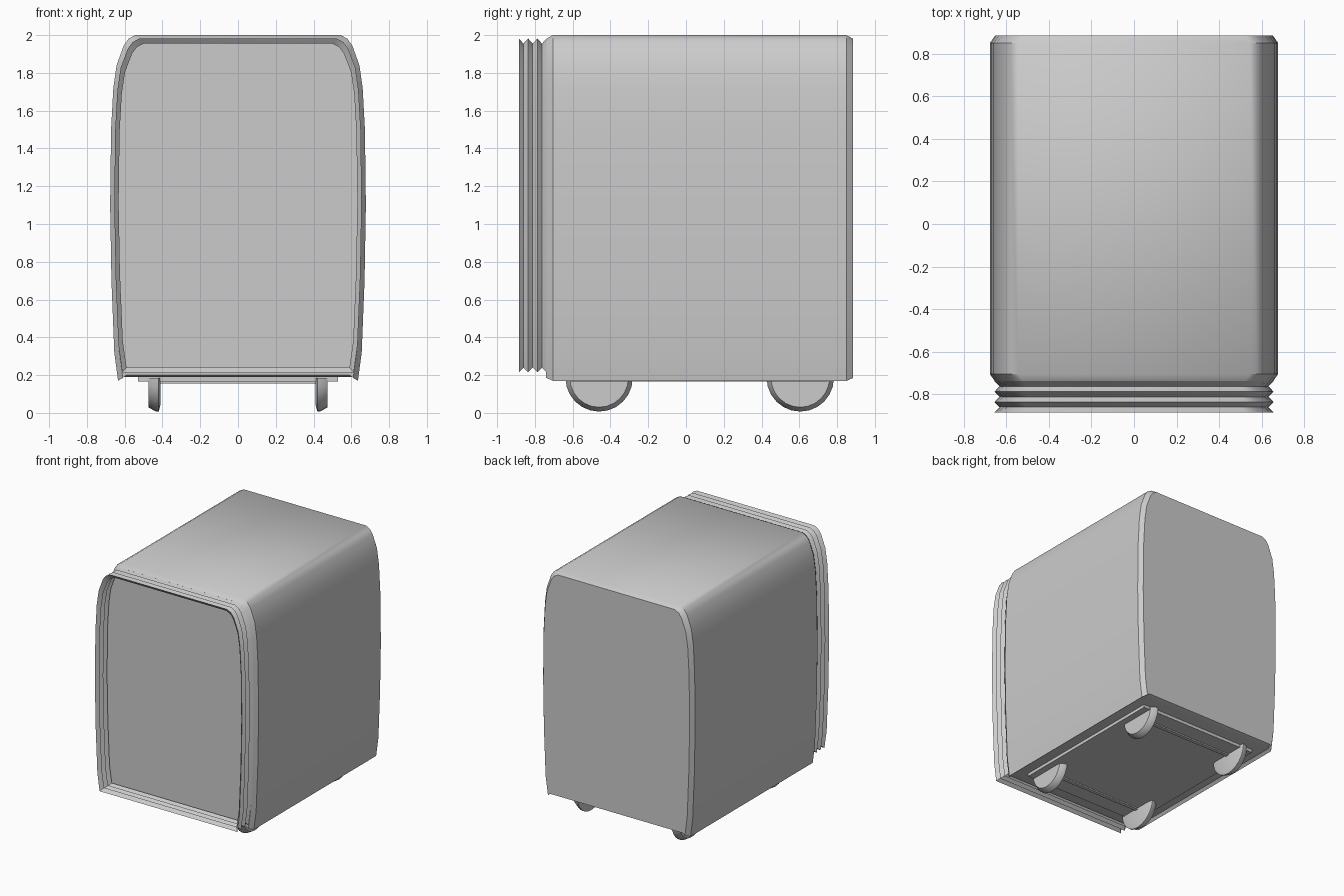
import bpy, bmesh, math

if "Cube" in bpy.data.objects:
    bpy.data.objects.remove(bpy.data.objects["Cube"], do_unlink=True)

grey = bpy.data.materials.new("light grey")
grey.use_nodes = True
COLOUR = (0.6, 0.6, 0.6, 1)
grey.diffuse_color = COLOUR
grey.node_tree.nodes["Principled BSDF"].inputs["Base Color"].default_value = COLOUR


def finish(name, bm, angle=35):
    bmesh.ops.recalc_face_normals(bm, faces=bm.faces)
    mesh = bpy.data.meshes.new(name)
    bm.to_mesh(mesh)
    bm.free()
    mesh.materials.append(grey)
    obj = bpy.data.objects.new(name, mesh)
    bpy.context.collection.objects.link(obj)
    bpy.ops.object.select_all(action="DESELECT")
    obj.select_set(True)
    bpy.context.view_layer.objects.active = obj
    bpy.ops.object.shade_smooth_by_angle(angle=math.radians(angle))
    return obj


def loft(name, rings, caps=True, angle=35):
    """Join rings of 3D points into a tube, with or without end caps."""
    bm = bmesh.new()
    loops = [[bm.verts.new(p) for p in ring] for ring in rings]
    n = len(loops[0])
    for a, b in zip(loops, loops[1:]):
        for i in range(n):
            j = (i + 1) % n
            bm.faces.new((a[i], a[j], b[j], b[i]))
    if caps:
        bm.faces.new(loops[0])
        bm.faces.new(loops[-1])
    return finish(name, bm, angle)


def box(name, size, centre):
    bm = bmesh.new()
    bmesh.ops.create_cube(bm, size=1)
    bmesh.ops.scale(bm, vec=size, verts=bm.verts)
    bmesh.ops.translate(bm, vec=centre, verts=bm.verts)
    return finish(name, bm)


# Bulging half section, from the side sill up to the roof edge
SIDE = [(0.635, 0.17), (0.655, 0.32), (0.67, 0.7), (0.677, 1.1), (0.672, 1.5),
        (0.66, 1.72), (0.643, 1.84), (0.605, 1.945), (0.58, 1.98), (0.545, 2.0)]


def section(y, inset, bottom, top, sill=None):
    half = []
    for x, z in SIDE:
        t = (z - 0.17) / 1.83
        half.append((x - inset, bottom + t * (top - bottom)))
    if sill:
        half.insert(0, (half[0][0] - 0.02, sill))
    return [(x, y, z) for x, z in half] + [(-x, y, z) for x, z in reversed(half)]


# Car body with chamfered ends and a slightly raised floor
loft("body", [section(-0.74, 0.025, 0.185, 1.98, 0.2),
              section(-0.705, 0, 0.17, 2.0, 0.19),
              section(0.85, 0, 0.17, 2.0, 0.19),
              section(0.885, 0.025, 0.185, 1.98, 0.2)])

# Folded gangway bellows, open at the front
folds = []
for i in range(7):
    y = -0.885 + i * 0.0245
    folds.append(section(y, 0.045, 0.24, 1.955) if i % 2 else
                 section(y, 0.022, 0.215, 1.982))
loft("gangway_bellows", folds, caps=False)

# Underfloor plate
box("floor_plate", (1.06, 1.36, 0.025), (0, 0.07, 0.1775))


def wheel_ring(x, y, radius):
    steps = 12
    return [(x, y + radius * math.cos(math.pi * i / steps),
             0.185 - radius * math.sin(math.pi * i / steps)) for i in range(steps + 1)]


# Half-covered wheels and axles
for end, y in (("front", -0.46), ("rear", 0.605)):
    for side, s in (("left", 1), ("right", -1)):
        loft(f"{end}_{side}_wheel",
             [wheel_ring(s * x, y, r) for x, r in
              ((0.41, 0.14), (0.42, 0.178), (0.435, 0.178), (0.475, 0.155))])
    box(f"{end}_axle", (0.84, 0.03, 0.03), (0, y, 0.17))
